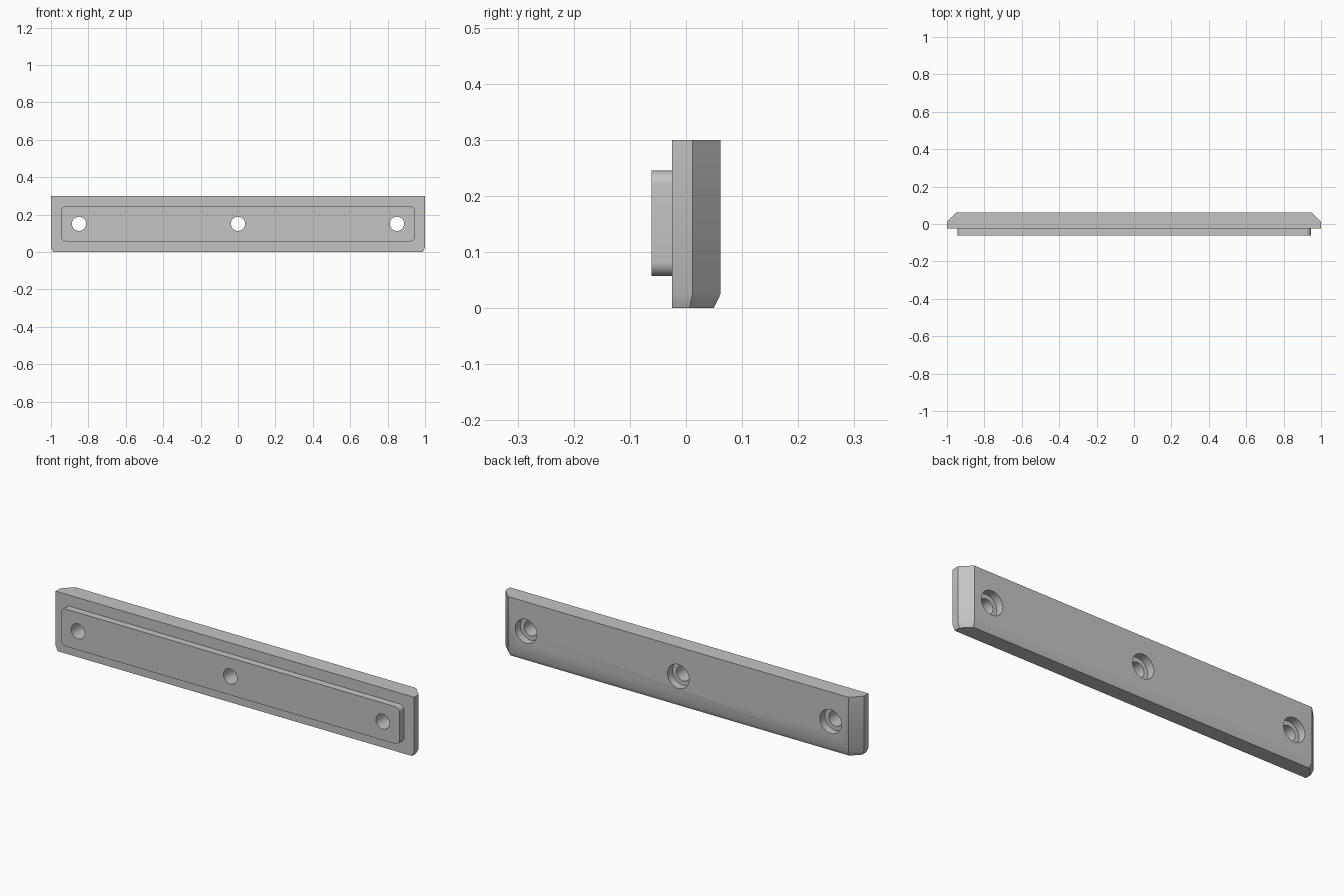
import bpy, bmesh, math
from mathutils import Matrix

if "Cube" in bpy.data.objects:
    bpy.data.objects.remove(bpy.data.objects["Cube"])

grey = bpy.data.materials.new("light grey")
grey.use_nodes = True
colour = (0.55, 0.55, 0.55, 1)
grey.diffuse_color = colour
grey.node_tree.nodes["Principled BSDF"].inputs["Base Color"].default_value = colour


def finish(name, bm):
    bmesh.ops.recalc_face_normals(bm, faces=bm.faces)
    mesh = bpy.data.meshes.new(name)
    bm.to_mesh(mesh)
    bm.free()
    mesh.materials.append(grey)
    obj = bpy.data.objects.new(name, mesh)
    bpy.context.collection.objects.link(obj)
    return obj


def loft(name, sections):
    """Skin matching rings of points and cap both ends."""
    bm = bmesh.new()
    rings = [[bm.verts.new(p) for p in s] for s in sections]
    for a, b in zip(rings, rings[1:]):
        for i in range(len(a)):
            j = (i + 1) % len(a)
            bm.faces.new((a[i], a[j], b[j], b[i]))
    bm.faces.new(rings[0])
    bm.faces.new(rings[-1])
    return finish(name, bm)


FRONT, BACK, RIB_FRONT = -0.025, 0.0615, -0.0615
HEIGHT, MID = 0.3, 0.151


# Plate outline seen from above, optionally inset on the ends and back
def outline(z, inset):
    x, y = 1 - inset, BACK - inset
    corner = 0.05 - inset * (2 - math.sqrt(2))
    return [(-x, FRONT, z), (x, FRONT, z), (x, y - corner, z),
            (x - corner, y, z), (corner - x, y, z), (-x, y - corner, z)]


plate = loft("mounting_plate", [outline(0, 0.012), outline(0.025, 0), outline(HEIGHT, 0)])


# Raised front rib with rounded corners, sunk a little into the plate
def rib_ring(y, half_x=0.945, half_z=0.094, r=0.025, steps=8):
    ring = []
    for q, (sx, sz) in enumerate([(1, 1), (-1, 1), (-1, -1), (1, -1)]):
        for k in range(steps + 1):
            a = math.pi / 2 * (q + k / steps)
            ring.append((sx * (half_x - r) + r * math.cos(a), y,
                         MID + sz * (half_z - r) + r * math.sin(a)))
    return ring


rib = loft("front_rib", [rib_ring(RIB_FRONT), rib_ring(-0.01)])


# Stepped cutters for the counterbored screw holes
def screw_cutter(x):
    steps = [(-0.1, 0.038), (BACK - 0.04, 0.038), (BACK - 0.04, 0.06), (0.1, 0.06)]
    n = 48
    return loft("screw_hole_cutter", [
        [(x + r * math.cos(math.tau * i / n), y, MID + r * math.sin(math.tau * i / n))
         for i in range(n)] for y, r in steps])


def combine(helper, operation):
    mod = plate.modifiers.new(helper.name, 'BOOLEAN')
    mod.operation, mod.object, mod.solver = operation, helper, 'EXACT'
    helper.hide_render = True
    bpy.context.view_layer.objects.active = plate
    bpy.ops.object.modifier_apply(modifier=mod.name)
    bpy.data.objects.remove(helper)


combine(rib, 'UNION')
for hole_x in (-0.85, 0, 0.85):
    combine(screw_cutter(hole_x), 'DIFFERENCE')

bpy.ops.object.select_all(action='DESELECT')
plate.select_set(True)
bpy.context.view_layer.objects.active = plate
bpy.ops.object.shade_smooth_by_angle(angle=math.radians(30))
